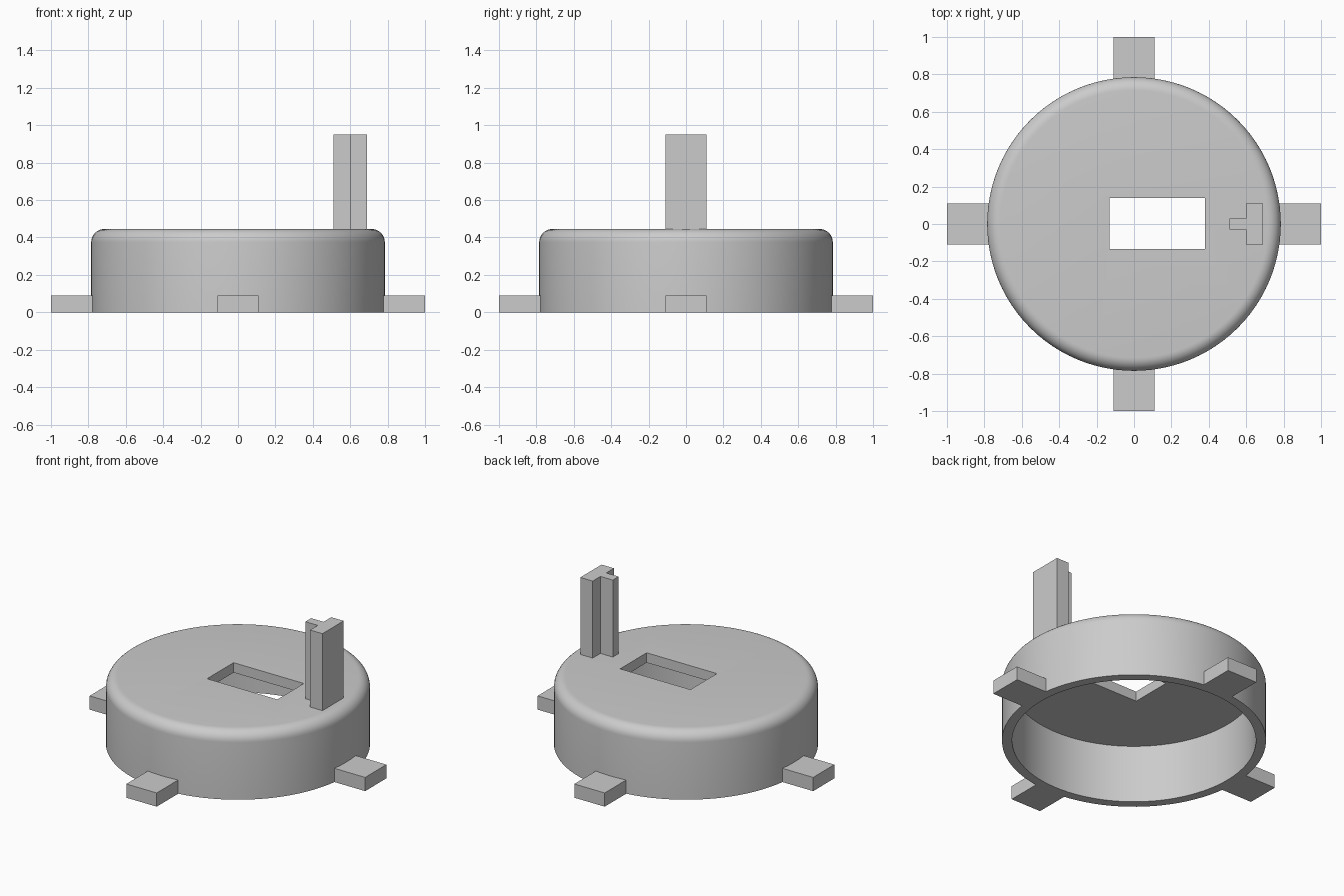
import bpy, bmesh, math
from mathutils import Matrix

if "Cube" in bpy.data.objects:
    bpy.data.objects.remove(bpy.data.objects["Cube"], do_unlink=True)

grey = bpy.data.materials.new("plain grey")
grey.use_nodes = True
colour = (0.6, 0.6, 0.6, 1)
grey.diffuse_color = colour
grey.node_tree.nodes["Principled BSDF"].inputs["Base Color"].default_value = colour

RADIUS, INNER, HEIGHT, PLATE, ROUND = 0.785, 0.725, 0.445, 0.065, 0.07


def finish(name, bm):
    bmesh.ops.recalc_face_normals(bm, faces=bm.faces)
    mesh = bpy.data.meshes.new(name)
    bm.to_mesh(mesh)
    bm.free()
    mesh.materials.append(grey)
    obj = bpy.data.objects.new(name, mesh)
    bpy.context.collection.objects.link(obj)
    return obj


def box(name, x, y, z, turn=0):
    bm = bmesh.new()
    size = [b - a for a, b in (x, y, z)]
    centre = [(a + b) / 2 for a, b in (x, y, z)]
    bmesh.ops.create_cube(bm, size=1, matrix=Matrix.Rotation(turn, 4, "Z")
                          @ Matrix.Translation(centre) @ Matrix.Diagonal((*size, 1)))
    return finish(name, bm)


# Hollow round cap, open below, with a rounded top rim
profile = [(0, HEIGHT - PLATE), (INNER, HEIGHT - PLATE), (INNER, 0), (RADIUS, 0)]
for i in range(9):
    a = math.pi / 2 * i / 8
    profile.append((RADIUS - ROUND + ROUND * math.cos(a),
                    HEIGHT - ROUND + ROUND * math.sin(a)))
profile.append((0, HEIGHT))
bm = bmesh.new()
verts = [bm.verts.new((r, 0, z)) for r, z in profile]
edges = [bm.edges.new(pair) for pair in zip(verts, verts[1:])]
bmesh.ops.spin(bm, geom=verts + edges, cent=(0, 0, 0), axis=(0, 0, 1),
               angle=2 * math.pi, steps=96, use_duplicate=False)
bmesh.ops.remove_doubles(bm, verts=bm.verts, dist=0.0001)
bmesh.ops.dissolve_limit(bm, angle_limit=0.001, verts=bm.verts, edges=bm.edges)
cap = finish("round_cap", bm)

# Rectangular slot through the top plate
cutter = box("slot_cutter", (-0.13, 0.38), (-0.135, 0.14), (0.3, 0.6))
cutter.hide_render = True
cut = cap.modifiers.new("slot", "BOOLEAN")
cut.operation = "DIFFERENCE"
cut.solver = "EXACT"
cut.object = cutter
bpy.ops.object.select_all(action="DESELECT")
cap.select_set(True)
bpy.context.view_layer.objects.active = cap
bpy.ops.object.modifier_apply(modifier=cut.name)
bpy.data.objects.remove(cutter, do_unlink=True)
bpy.ops.object.shade_smooth_by_angle(angle=math.radians(30))

# Four mounting tabs around the foot
for i, side in enumerate(("left", "back", "right", "front")):
    box(side + "_tab", (0.775, 1), (-0.11, 0.11), (0, 0.09), i * math.pi / 2)

# Upright T-shaped post, extruded from its cross-section
half = [(0.51, 0.03), (0.6, 0.03), (0.6, 0.11), (0.69, 0.11)]
outline = half + [(x, -y) for x, y in reversed(half)]
bm = bmesh.new()
base = bm.faces.new([bm.verts.new((x, y, HEIGHT)) for x, y in outline])
top = bmesh.ops.extrude_face_region(bm, geom=[base], use_keep_orig=True)["geom"]
bmesh.ops.translate(bm, vec=(0, 0, 0.95 - HEIGHT),
                    verts=[v for v in top if isinstance(v, bmesh.types.BMVert)])
finish("upright_post", bm)
